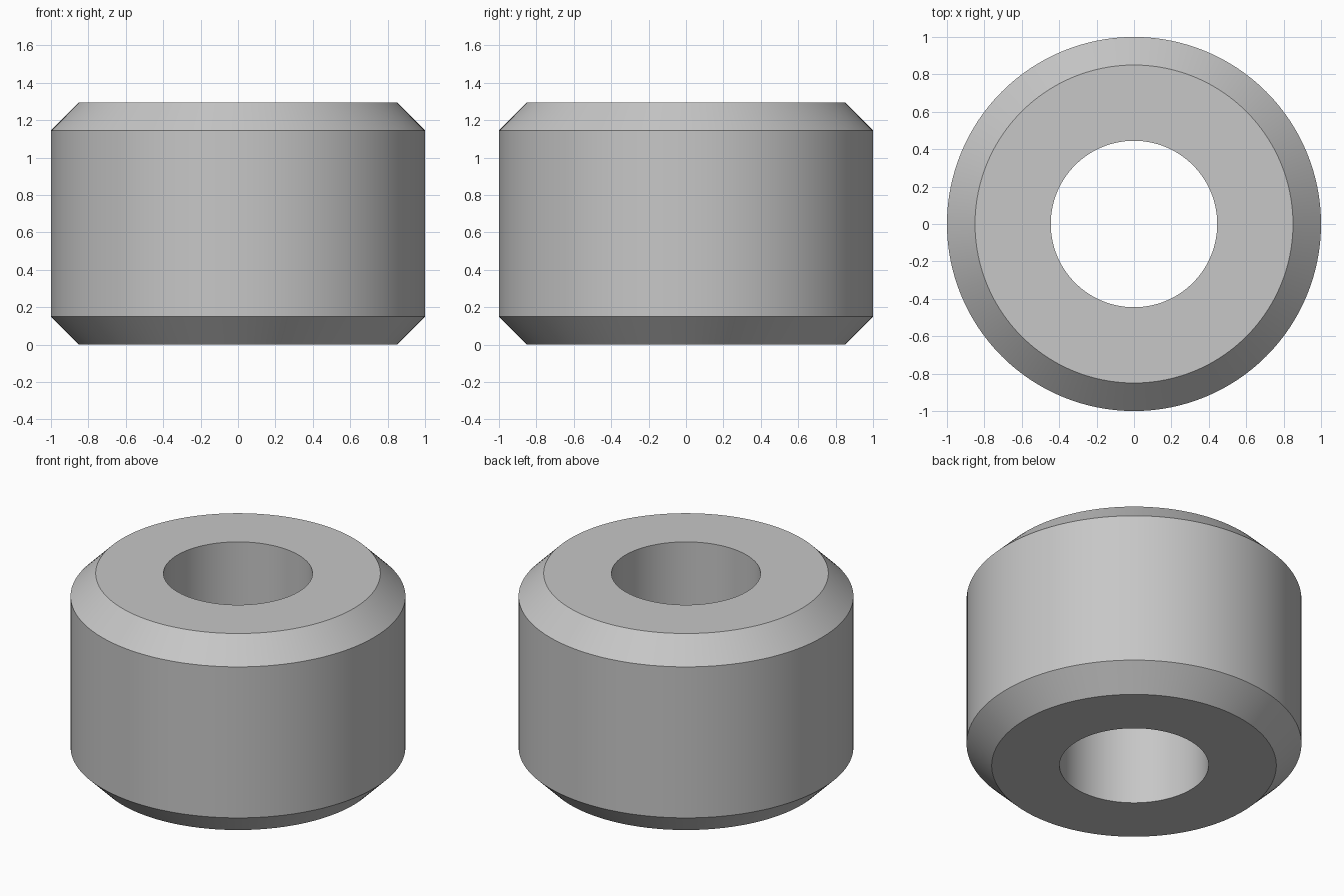
import bpy, bmesh, math
from mathutils import Vector

cube = bpy.data.objects.get("Cube")
if cube:
    bpy.data.objects.remove(cube, do_unlink=True)

OUTER, BORE, HEIGHT, BEVEL, SIDES = 1.0, 0.445, 1.295, 0.15, 128

# Plain grey finish
grey = bpy.data.materials.new("plain_grey")
grey.use_nodes = True
colour = (0.57, 0.57, 0.57, 1.0)
grey.diffuse_color = colour
grey.node_tree.nodes["Principled BSDF"].inputs["Base Color"].default_value = colour

# Cross-section of the chamfered ring, as (radius, height)
profile = [
    (BORE, 0), (OUTER - BEVEL, 0), (OUTER, BEVEL),
    (OUTER, HEIGHT - BEVEL), (OUTER - BEVEL, HEIGHT), (BORE, HEIGHT),
]

# Spin the closed cross-section around the vertical axis
bm = bmesh.new()
verts = [bm.verts.new((r, 0, z)) for r, z in profile]
edges = [bm.edges.new((v, verts[(i + 1) % len(verts)])) for i, v in enumerate(verts)]
bmesh.ops.spin(bm, geom=verts + edges, cent=Vector(), axis=Vector((0, 0, 1)),
               angle=math.tau, steps=SIDES, use_merge=False)
bmesh.ops.remove_doubles(bm, verts=bm.verts[:], dist=0.0001)
bmesh.ops.recalc_face_normals(bm, faces=bm.faces[:])

mesh = bpy.data.meshes.new("spacer_ring")
bm.to_mesh(mesh)
bm.free()
mesh.materials.append(grey)
ring = bpy.data.objects.new("spacer_ring", mesh)
bpy.context.collection.objects.link(ring)

# Smooth round walls with crisp chamfer edges
bpy.ops.object.select_all(action="DESELECT")
ring.select_set(True)
bpy.context.view_layer.objects.active = ring
bpy.ops.object.shade_smooth_by_angle(angle=math.radians(30))
